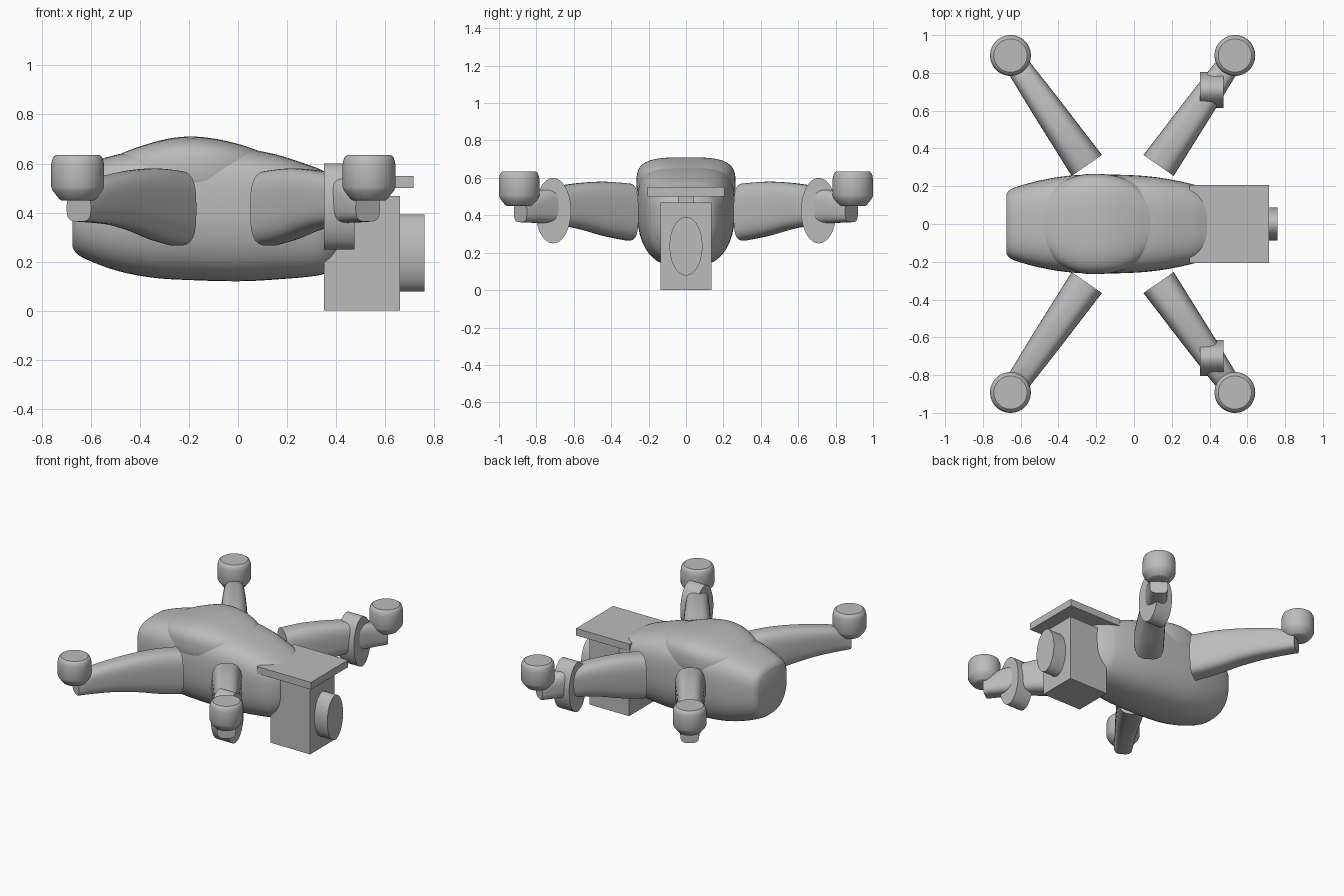
import bpy, bmesh, math
from mathutils import Vector

if "Cube" in bpy.data.objects:
    bpy.data.objects.remove(bpy.data.objects["Cube"])

grey = bpy.data.materials.new("plain_grey")
grey.diffuse_color = (0.5, 0.5, 0.5, 1)
grey.use_nodes = True
grey.node_tree.nodes["Principled BSDF"].inputs["Base Color"].default_value = grey.diffuse_color


def finish(bm, name, angle=40):
    bmesh.ops.recalc_face_normals(bm, faces=bm.faces[:])
    mesh = bpy.data.meshes.new(name)
    bm.to_mesh(mesh)
    bm.free()
    mesh.materials.append(grey)
    obj = bpy.data.objects.new(name, mesh)
    bpy.context.collection.objects.link(obj)
    bpy.ops.object.select_all(action='DESELECT')
    obj.select_set(True)
    bpy.context.view_layer.objects.active = obj
    bpy.ops.object.shade_smooth_by_angle(angle=math.radians(angle))
    return obj


def smooth_rows(rows, steps=5):
    """Catmull-Rom interpolation of station rows."""
    rows = [Vector(r) for r in rows]
    out = []
    for i in range(len(rows) - 1):
        a, b = rows[max(i - 1, 0)], rows[i]
        c, d = rows[i + 1], rows[min(i + 2, len(rows) - 1)]
        for s in range(steps):
            t = s / steps
            out.append(0.5 * (2 * b + (c - a) * t + (2 * a - 5 * b + 4 * c - d) * t * t
                              + (3 * b - a - 3 * c + d) * t ** 3))
    return out + [rows[-1]]


def loft(name, rows, start, heading, top_pow, low_pow, mid=0.5, n=48):
    """Rows are (distance, half width, bottom z, top z) along a level heading."""
    side = Vector((-heading.y, heading.x, 0))
    bm = bmesh.new()
    rings = []
    for dist, hw, zb, zt in smooth_rows(rows):
        zc = zb + (zt - zb) * mid
        ring = []
        for k in range(n):
            a = 2 * math.pi * k / n
            c, s = math.cos(a), math.sin(a)
            p = 2 / (top_pow if s > 0 else low_pow)
            u = math.copysign(abs(c) ** p, c) * hw
            v = abs(s) ** p
            z = zc + v * (zt - zc) if s > 0 else zc - v * (zc - zb)
            pos = start + heading * dist + side * u
            ring.append(bm.verts.new((pos.x, pos.y, z)))
        rings.append(ring)
    for r0, r1 in zip(rings, rings[1:]):
        for k in range(n):
            j = (k + 1) % n
            bm.faces.new((r0[k], r0[j], r1[j], r1[k]))
    bm.faces.new(rings[0])
    bm.faces.new(rings[-1])
    return finish(bm, name)


def box(name, lo, hi):
    bm = bmesh.new()
    bmesh.ops.create_cube(bm, size=1)
    for v in bm.verts:
        v.co = Vector([(l + h) / 2 + c * (h - l) for l, h, c in zip(lo, hi, v.co)])
    return finish(bm, name)


def x_disc(name, x0, x1, y, z, ry, rz):
    """Elliptical cylinder lying along x."""
    bm = bmesh.new()
    bmesh.ops.create_cone(bm, cap_ends=True, segments=48, radius1=1, radius2=1, depth=1)
    for v in bm.verts:
        a, b, c = v.co
        v.co = ((x0 + x1) / 2 + c * (x1 - x0), y + a * ry, z + b * rz)
    return finish(bm, name)


def lathe(name, x, y, profile, n=48):
    bm = bmesh.new()
    rings = [[bm.verts.new((x + r * math.cos(2 * math.pi * k / n),
                            y + r * math.sin(2 * math.pi * k / n), z)) for k in range(n)]
             for r, z in profile]
    for r0, r1 in zip(rings, rings[1:]):
        for k in range(n):
            j = (k + 1) % n
            bm.faces.new((r0[k], r0[j], r1[j], r1[k]))
    bm.faces.new(rings[0])
    bm.faces.new(rings[-1])
    return finish(bm, name, 32)


origin, forward = Vector((0, 0, 0)), Vector((1, 0, 0))

# Fuselage with a flat tail and a blunt nose
loft("fuselage", [(-0.675, 0.16, 0.26, 0.56), (-0.64, 0.19, 0.22, 0.59),
                  (-0.5, 0.23, 0.165, 0.635), (-0.35, 0.255, 0.135, 0.66),
                  (-0.2, 0.262, 0.125, 0.67), (0, 0.258, 0.12, 0.663),
                  (0.15, 0.243, 0.127, 0.638), (0.3, 0.213, 0.14, 0.59),
                  (0.36, 0.19, 0.155, 0.564), (0.42, 0.15, 0.2, 0.53),
                  (0.45, 0.1, 0.25, 0.49)], origin, forward, 3.2, 2.6, 0.6)

# Raised canopy on the back of the fuselage
loft("canopy", [(-0.5, 0.1, 0.42, 0.63), (-0.42, 0.2, 0.42, 0.663),
                (-0.3, 0.255, 0.42, 0.698), (-0.2, 0.265, 0.42, 0.71),
                (-0.1, 0.255, 0.42, 0.702), (0, 0.22, 0.42, 0.68),
                (0.07, 0.165, 0.42, 0.657), (0.12, 0.09, 0.42, 0.638)],
     origin, forward, 3.4, 2.5, 0.5)

# Arms and motors, mirrored about the line x = -0.06
arm_rows = [(0, 0.0975, 0.265, 0.57), (0.15, 0.09, 0.29, 0.58), (0.3, 0.083, 0.325, 0.574),
            (0.45, 0.075, 0.349, 0.557), (0.58, 0.067, 0.358, 0.535), (0.65, 0.063, 0.361, 0.505),
            (0.7, 0.06, 0.363, 0.475)]
motor_profile = [(0.066, 0.45), (0.075, 0.455), (0.102, 0.49), (0.108, 0.505), (0.108, 0.595),
                 (0.104, 0.615), (0.098, 0.628), (0.088, 0.635)]
for sx, end in ((-1, "rear"), (1, "front")):
    for sy, hand in ((-1, "right"), (1, "left")):
        tag = end + "_" + hand
        root = Vector((-0.06 + sx * 0.19, sy * 0.31, 0))
        tip = Vector((-0.06 + sx * 0.594, sy * 0.892, 0))
        loft("arm_" + tag, arm_rows, root, (tip - root).normalized(), 3, 3.2)
        lathe("motor_" + tag, tip.x, tip.y, motor_profile)
        if sx > 0:
            x_disc("arm_collar_" + hand, 0.35, 0.475, sy * 0.71, 0.425, 0.095, 0.175)

# Camera under the nose with its mounting plate and lens
box("camera_housing", (0.35, -0.137, 0), (0.66, 0.137, 0.468))
box("mount_plate", (0.295, -0.207, 0.5), (0.715, 0.207, 0.55))
box("mount_post", (0.46, -0.043, 0.46), (0.55, 0.043, 0.505))
x_disc("camera_lens", 0.65, 0.76, 0, 0.235, 0.088, 0.157)
